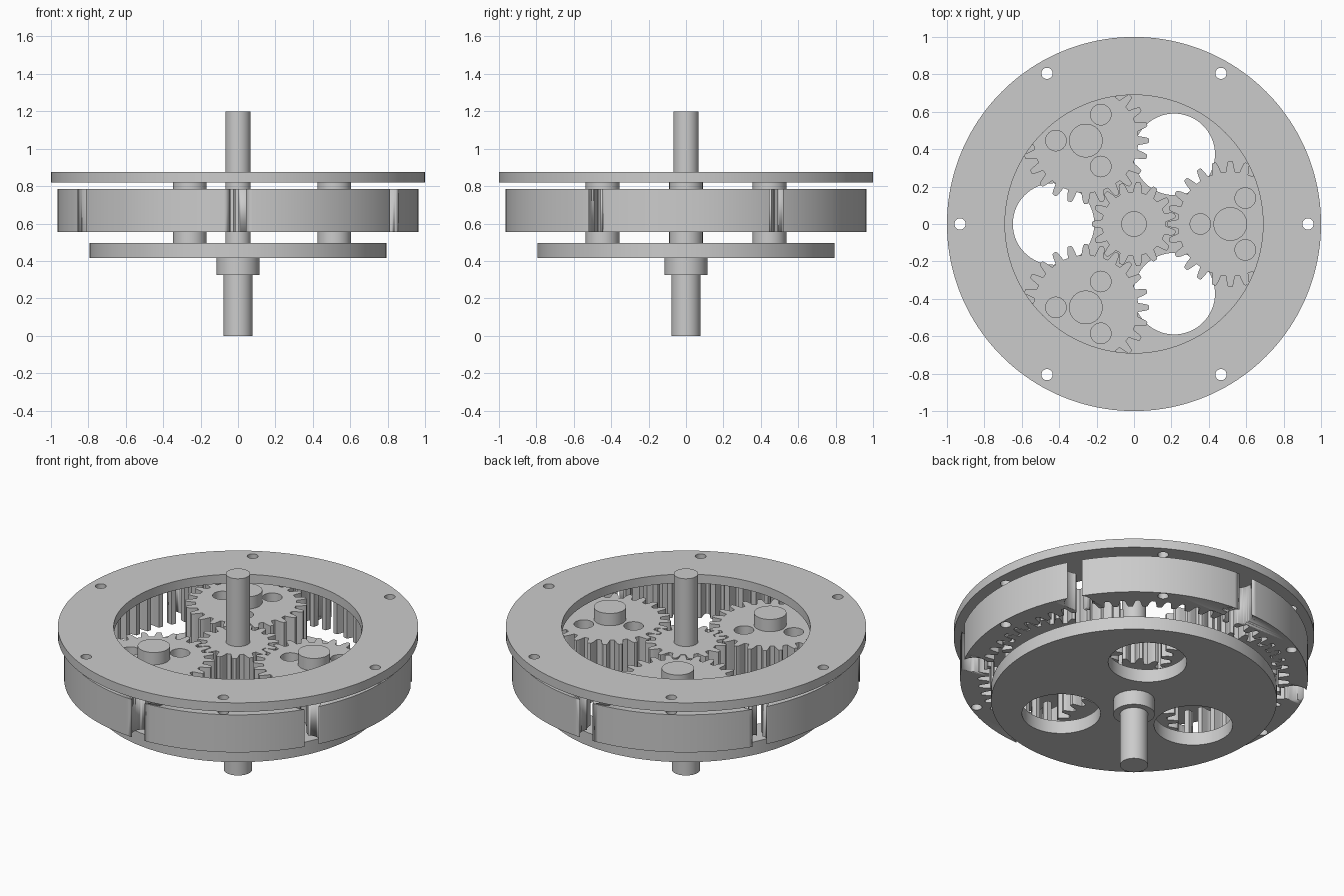
import bpy
from math import sin, cos, pi, radians

# Remove the default cube only
cube = bpy.data.objects.get("Cube")
if cube:
    bpy.data.objects.remove(cube, do_unlink=True)

# Single material
steel = bpy.data.materials.new("grey_steel")
steel.use_nodes = True
GREY = (0.6, 0.6, 0.6, 1)
steel.diffuse_color = GREY
steel.node_tree.nodes["Principled BSDF"].inputs["Base Color"].default_value = GREY


def circle(radius, x=0, y=0, sides=48):
    return [(x + radius * cos(2 * pi * i / sides), y + radius * sin(2 * pi * i / sides))
            for i in range(sides)]


def polar(radius, degrees):
    return radius * cos(radians(degrees)), radius * sin(radians(degrees))


def hole_pattern(radius, ring, start, count, center=(0, 0), sides=32):
    """Circles spaced evenly around a centre."""
    spots = [polar(ring, start + 360 * i / count) for i in range(count)]
    return [circle(radius, center[0] + x, center[1] + y, sides) for x, y in spots]


def gear_outline(teeth, root, tip, phase=0, center=(0, 0)):
    """Rounded teeth; phase is in tooth pitches."""
    half = [(0.33, 0), (0.28, 0.25), (0.22, 0.6), (0.16, 0.88), (0.1, 1)]
    tooth = [(-a, h) for a, h in half] + [(a, h) for a, h in reversed(half)]
    points = []
    for i in range(teeth):
        for across, height in tooth:
            x, y = polar(root + (tip - root) * height, 360 * (i + phase + across) / teeth)
            points.append((center[0] + x, center[1] + y))
    return points


def finish(obj):
    """Make a solid smooth-sided mesh from a filled curve."""
    bpy.ops.object.select_all(action="DESELECT")
    obj.select_set(True)
    bpy.context.view_layer.objects.active = obj
    bpy.ops.object.convert(target="MESH")
    obj = bpy.context.object
    bpy.ops.object.mode_set(mode="EDIT")
    bpy.ops.mesh.select_all(action="SELECT")
    bpy.ops.mesh.remove_doubles(threshold=0.00005)
    bpy.ops.mesh.normals_make_consistent(inside=False)
    bpy.ops.object.mode_set(mode="OBJECT")
    return obj


def plate(name, outlines, bottom, top):
    """Extrude outlines; inner outlines become holes."""
    curve = bpy.data.curves.new(name, "CURVE")
    curve.dimensions = "2D"
    curve.fill_mode = "BOTH"
    curve.extrude = (top - bottom) / 2
    for outline in outlines:
        spline = curve.splines.new("POLY")
        spline.points.add(len(outline) - 1)
        for point, (x, y) in zip(spline.points, outline):
            point.co = (x, y, 0, 1)
        spline.use_cyclic_u = True
    curve.materials.append(steel)
    obj = bpy.data.objects.new(name, curve)
    obj.location.z = (bottom + top) / 2
    bpy.context.collection.objects.link(obj)
    obj = finish(obj)
    bpy.ops.object.shade_smooth_by_angle(angle=radians(25))
    return obj


GEAR_LOW, GEAR_HIGH = 0.555, 0.785
BOLT_HOLES = hole_pattern(0.03, 0.93, 0, 6)

# Cover ring with bolt holes
plate("cover_ring", [circle(1, sides=160), circle(0.69, sides=128)] + BOLT_HOLES, 0.82, 0.875)

# Internal ring gear with round notches on the rim
ring = plate("ring_gear", [circle(0.965, sides=160), gear_outline(63, 0.803, 0.865)] + BOLT_HOLES,
             GEAR_LOW, GEAR_HIGH)
cutter = plate("notch_cutter", hole_pattern(0.077, 0.9, 30, 6), GEAR_LOW - 0.1, GEAR_HIGH + 0.1)
cutter.hide_render = True
cut = ring.modifiers.new("notches", "BOOLEAN")
cut.operation = "DIFFERENCE"
cut.solver = "EXACT"
cut.object = cutter
bpy.context.view_layer.objects.active = ring
bpy.ops.object.modifier_apply(modifier=cut.name)
bpy.data.objects.remove(cutter, do_unlink=True)

# Planet gears on their posts
for number, angle in enumerate((0, 120, 240), 1):
    spot = polar(0.515, angle)
    outlines = [gear_outline(24, 0.28, 0.338, center=spot)]
    outlines += hole_pattern(0.055, 0.16, 60, 3, spot)
    plate(f"planet_gear_{number}", outlines, GEAR_LOW, GEAR_HIGH)
    plate(f"planet_post_{number}", [circle(0.09, *spot)], 0.49, 0.86)

# Sun gear and input shaft
plate("sun_gear", [gear_outline(15, 0.172, 0.226, phase=0.5)], GEAR_LOW, GEAR_HIGH)
plate("input_shaft", [circle(0.068)], 0.49, 1.2)

# Carrier disc with large openings, collar and output shaft
plate("carrier_disc", [circle(0.793, sides=128)] + hole_pattern(0.218, 0.43, 60, 3, sides=64),
      0.415, 0.495)
plate("shaft_collar", [circle(0.115)], 0.325, 0.42)
plate("output_shaft", [circle(0.078)], 0, 0.42)
